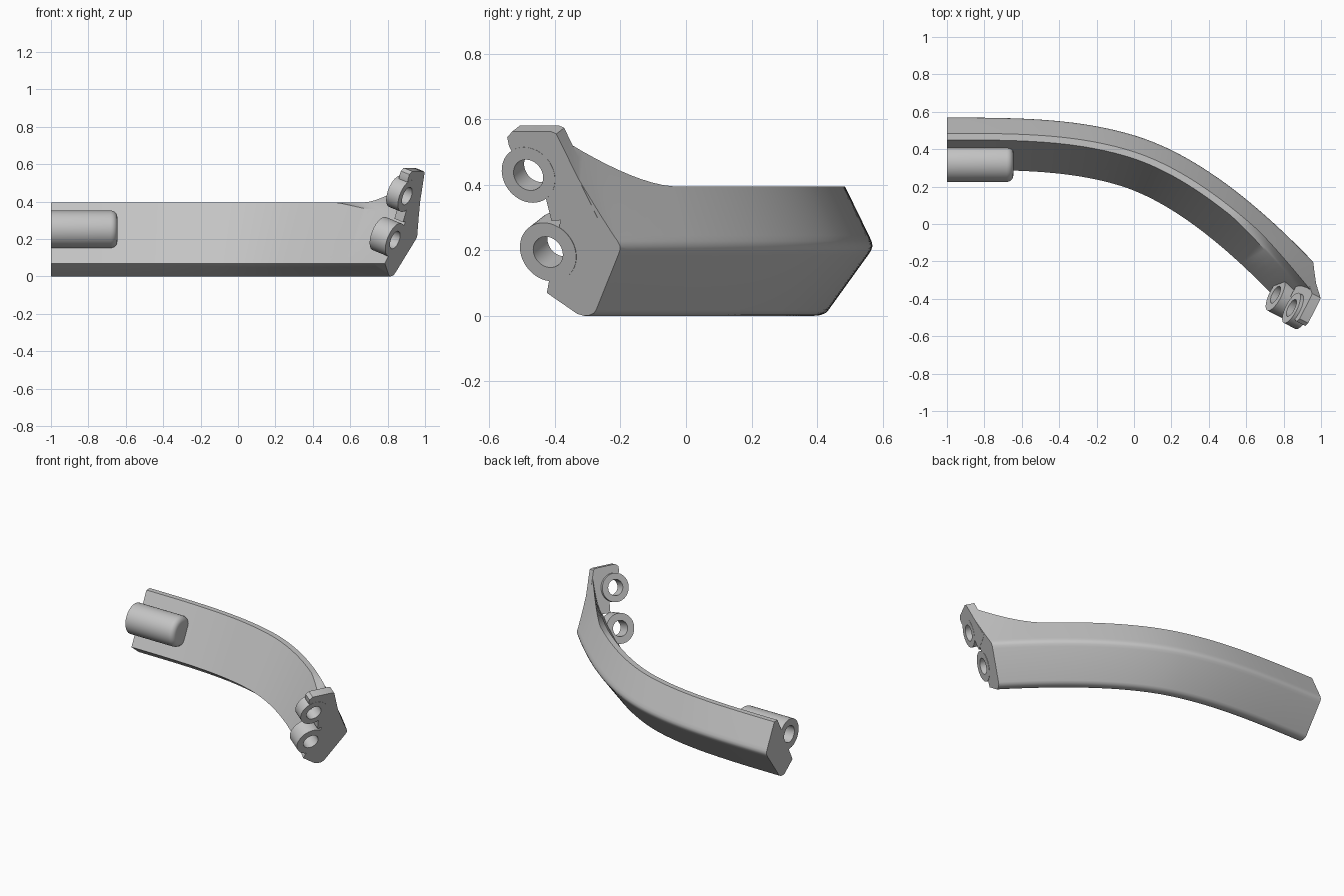
import bpy, bmesh
from mathutils import Vector, Matrix
from mathutils.geometry import interpolate_bezier

cube = bpy.data.objects.get("Cube")
if cube:
    bpy.data.objects.remove(cube, do_unlink=True)

grey = bpy.data.materials.new("light_grey")
grey.use_nodes = True
colour = (0.55, 0.55, 0.55, 1)
grey.diffuse_color = colour
grey.node_tree.nodes["Principled BSDF"].inputs["Base Color"].default_value = colour

CORNER = Vector((0.957, -0.2, 0.21))          # ridge point of the cut end
END_N = Vector((0.837, -0.43, -0.34)).normalized()


def make_object(name, bm):
    bmesh.ops.recalc_face_normals(bm, faces=bm.faces[:])
    mesh = bpy.data.meshes.new(name)
    bm.to_mesh(mesh)
    bm.free()
    mesh.materials.append(grey)
    ob = bpy.data.objects.new(name, mesh)
    bpy.context.collection.objects.link(ob)
    return ob


def rod(name, start, axis, length, radius, bevel=0.0):
    """Cylinder from start along axis, with an optional rounded far end."""
    bm = bmesh.new()
    bmesh.ops.create_cone(bm, cap_ends=True, segments=48, radius1=radius,
                          radius2=radius, depth=length)
    if bevel:
        rim = [e for e in bm.edges if all(v.co.z > 0 for v in e.verts)]
        bmesh.ops.bevel(bm, geom=rim, offset=bevel, segments=5,
                        profile=0.5, affect='EDGES')
    axis = Vector(axis).normalized()
    turn = axis.to_track_quat('Z', 'Y').to_matrix().to_4x4()
    bm.transform(Matrix.Translation(Vector(start) + axis * length / 2) @ turn)
    return make_object(name, bm)


def combine(target, tool, operation):
    mod = target.modifiers.new("combine", 'BOOLEAN')
    mod.operation, mod.solver, mod.object = operation, 'EXACT', tool
    graph = bpy.context.evaluated_depsgraph_get()
    mesh = bpy.data.meshes.new_from_object(target.evaluated_get(graph))
    target.modifiers.clear()
    target.data = mesh
    bpy.data.objects.remove(tool, do_unlink=True)


def on_end(y, z):
    """Point of the slanted end plane at the given y and z."""
    off = END_N.y * (y - CORNER.y) + END_N.z * (z - CORNER.z)
    return Vector((CORNER.x - off / END_N.x, y, z))


# Ridge path of the curved bar, with a straight extension to be cut off
knots = [(-1, 0.57), (-0.6, 0.57), (-0.3, 0.565), (0, 0.475),
         (0.32, 0.379), (0.64, 0.13), (0.957, -0.2)]
knots = [Vector((x, y, 0)) for x, y in knots]
path = interpolate_bezier(*knots[:4], 24)[:-1] + interpolate_bezier(*knots[3:], 30)
last = (path[-1] - path[-2]).normalized()
end_index = len(path) - 1
path += [path[-1] + last * 0.05 * i for i in range(1, 8)]

# Distance along the path, zero at the cut end
along = [0.0]
for a, b in zip(path, path[1:]):
    along.append(along[-1] + (b - a).length)
along = [s - along[end_index] for s in along]

LOWER = [(0.012, 0.245), (0.004, 0.228), (0.001, 0.213), (0.005, 0.2),
         (0.014, 0.186), (0.135, 0.018), (0.145, 0.008), (0.16, 0.002),
         (0.18, 0), (0.2, 0.006), (0.28, 0.07)]


def section(s):
    """Inset and height pairs; the crest sweeps up towards the cut end."""
    rise = max(0, (s + 0.32) / 0.484)
    drop = max(0, (s + 0.48) / 0.57)
    crest = (0.085 + 0.035 * rise, 0.395 + 0.16 * rise ** 1.55)
    zi = 0.395 - 0.085 * drop
    inner = (0.28 - 0.16 * (zi - 0.07) / 0.325, zi)
    top = []
    for k in range(6):
        t = k / 5
        d = inner[0] + (crest[0] - inner[0]) * t
        sag = 0.5 * t * (1 - t) * (crest[1] - inner[1])
        top.append((d, inner[1] + (crest[1] - inner[1]) * t - sag))
    return LOWER + top


bm = bmesh.new()
rings = []
for i, p in enumerate(path):
    tan = (path[min(i + 1, len(path) - 1)] - path[max(i - 1, 0)]).normalized()
    if i == 0:
        tan = Vector((1, 0, 0))
    inward = Vector((tan.y, -tan.x, 0))
    rings.append([bm.verts.new(p + inward * d + Vector((0, 0, z)))
                  for d, z in section(along[i])])
count = len(rings[0])
for r, q in zip(rings, rings[1:]):
    for k in range(count):
        m = (k + 1) % count
        bm.faces.new((r[k], r[m], q[m], q[k]))
bm.faces.new(rings[0])
bm.faces.new(rings[-1])
geom = bm.verts[:] + bm.edges[:] + bm.faces[:]
bmesh.ops.bisect_plane(bm, geom=geom, plane_co=CORNER, plane_no=END_N, clear_outer=True)
bmesh.ops.holes_fill(bm, edges=[e for e in bm.edges if e.is_boundary], sides=0)
bar = make_object("curved_bar", bm)

# Rounded boss on the inside of the straight end
combine(bar, rod("boss", (-1, 0.325, 0.252), (1, 0, 0), 0.355, 0.1, 0.035), 'UNION')

# Web joining the raised crest to the lugs
bm = bmesh.new()
outline = [(-0.395, 0.555), (-0.41, 0.562), (-0.53, 0.562), (-0.545, 0.545),
           (-0.54, 0.52), (-0.5, 0.44), (-0.43, 0.37), (-0.41, 0.29), (-0.27, 0.3)]
face = bm.faces.new([bm.verts.new(on_end(y, z) + END_N * 0.001) for y, z in outline])
out = bmesh.ops.extrude_face_region(bm, geom=[face], use_keep_orig=True)
moved = [v for v in out["geom"] if isinstance(v, bmesh.types.BMVert)]
bmesh.ops.translate(bm, verts=moved, vec=-END_N * 0.055)
combine(bar, make_object("lug_web", bm), 'UNION')

# Two hinge lugs and their bores
lugs = [(on_end(-0.42, 0.195), 0.1, 0.095), (on_end(-0.48, 0.43), 0.075, 0.09)]
for centre, length, radius in lugs:
    combine(bar, rod("lug", centre + END_N * 0.002, -END_N, length, radius), 'UNION')
for centre, length, radius in lugs:
    combine(bar, rod("lug_bore", centre + END_N * 0.1, -END_N, 0.3, 0.05), 'DIFFERENCE')

# Blind screw holes in the inner face and in the boss
holes = [((-0.14, 0.255, 0.13), (0.22, 0.87, -0.44)),
         ((0.52, -0.11, 0.145), (0.55, 0.7, -0.44))]
for place, direction in holes:
    axis = Vector(direction).normalized()
    combine(bar, rod("screw_hole", Vector(place) - axis * 0.08, axis, 0.19, 0.043),
            'DIFFERENCE')
combine(bar, rod("boss_hole", (-1.05, 0.325, 0.252), (1, 0, 0), 0.3, 0.055), 'DIFFERENCE')

bpy.ops.object.select_all(action='DESELECT')
bar.select_set(True)
bpy.context.view_layer.objects.active = bar
bpy.ops.object.shade_smooth_by_angle(angle=0.5)
